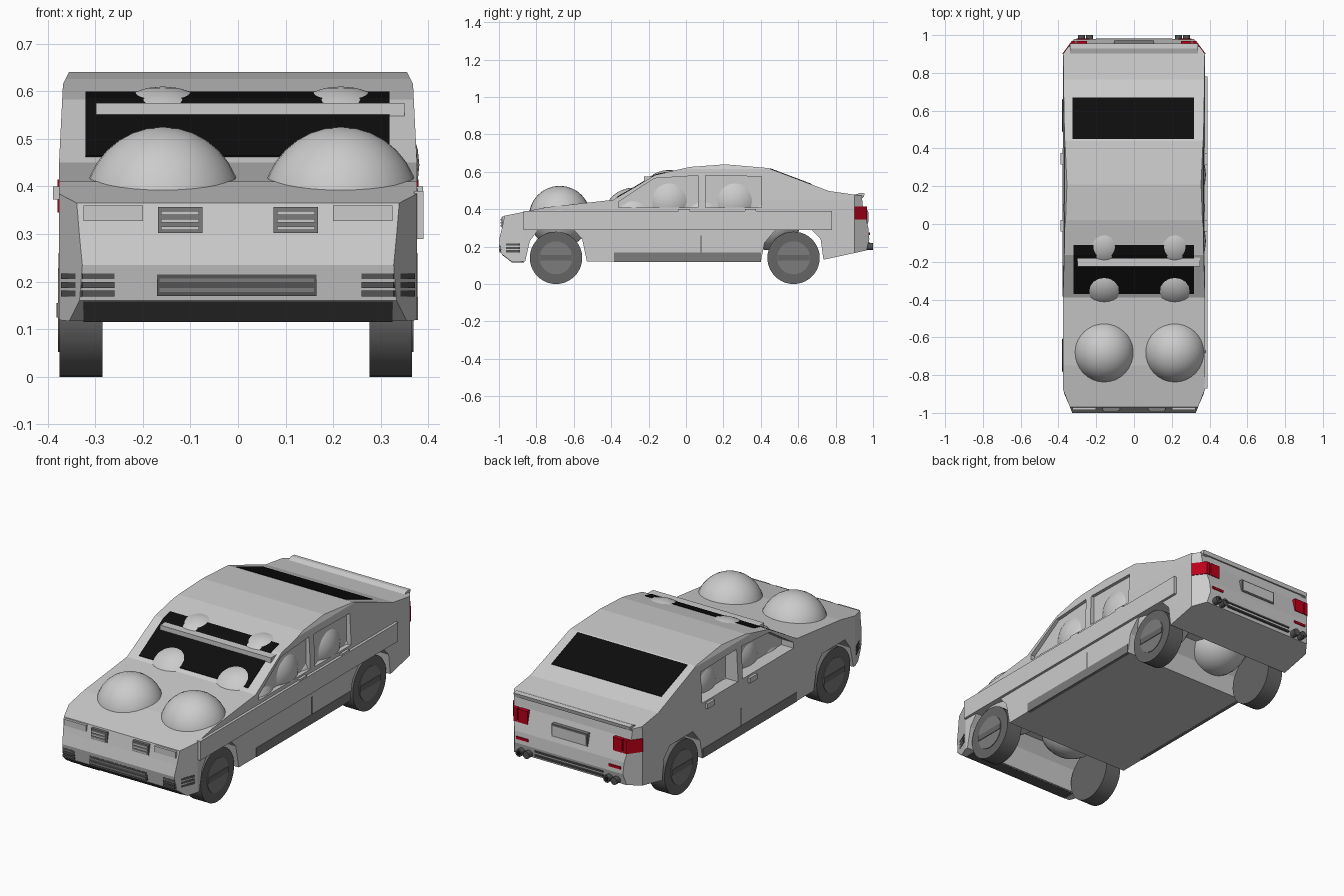
import bpy, bmesh, math
from mathutils import Vector, Matrix

if "Cube" in bpy.data.objects:
    bpy.data.objects.remove(bpy.data.objects["Cube"])

def mat(name, c):
    m = bpy.data.materials.new(name)
    m.diffuse_color = (*c, 1)
    m.use_nodes = True
    m.node_tree.nodes["Principled BSDF"].inputs["Base Color"].default_value = m.diffuse_color
    return m

BLACK = mat("black_glass", (0.004, 0.004, 0.004))
DARK = mat("dark_trim", (0.09, 0.09, 0.09))
RUBBER = mat("rubber", (0.13, 0.13, 0.13))
RIM = mat("rim_grey", (0.2, 0.2, 0.2))
RED = mat("red_lens", (0.5, 0.0, 0.01))

def finish(name, bm, m=None):
    bmesh.ops.recalc_face_normals(bm, faces=bm.faces[:])
    me = bpy.data.meshes.new(name)
    bm.to_mesh(me)
    bm.free()
    ob = bpy.data.objects.new(name, me)
    bpy.context.collection.objects.link(ob)
    if m:
        me.materials.append(m)
    return ob

def prism_bm(pts, lo, hi, axis='X'):
    """Extrude a (y,z) profile along X, or an (x,y) plan along Z."""
    bm = bmesh.new()
    put = (lambda p, t: (t, p[0], p[1])) if axis == 'X' else (lambda p, t: (p[0], p[1], t))
    a = [bm.verts.new(put(p, lo)) for p in pts]
    b = [bm.verts.new(put(p, hi)) for p in pts]
    bm.faces.new(a)
    bm.faces.new(b)
    n = len(pts)
    for i in range(n):
        j = (i + 1) % n
        bm.faces.new((a[i], a[j], b[j], b[i]))
    return bm

def prism(name, pts, lo, hi, m=None, axis='X'):
    return finish(name, prism_bm(pts, lo, hi, axis), m)

def box(name, x, y, z, m=None):
    return prism(name, [(y[0], z[0]), (y[1], z[0]), (y[1], z[1]), (y[0], z[1])], *sorted(x), m)

def cyl(name, c, r, depth, axis, n=32, m=None):
    bm = bmesh.new()
    bmesh.ops.create_cone(bm, cap_ends=True, segments=n, radius1=r, radius2=r, depth=depth)
    rot = Matrix.Rotation(math.pi / 2, 4, 'Y' if axis == 'X' else 'X')
    bmesh.ops.transform(bm, matrix=Matrix.Translation(c) @ rot, verts=bm.verts[:])
    for f in bm.faces:
        f.smooth = len(f.verts) == 4
    for e in bm.edges:
        e.smooth = all(f.smooth for f in e.link_faces)
    return finish(name, bm, m)

def trim(bm, co, no):
    """Slice off everything outside a plane and cap the cut."""
    bmesh.ops.bisect_plane(bm, geom=bm.verts[:] + bm.edges[:] + bm.faces[:],
                           plane_co=co, plane_no=no, clear_outer=True)
    bmesh.ops.holes_fill(bm, edges=[e for e in bm.edges if e.is_boundary], sides=0)

# body: side profile with both wheel arches
W = 0.376
top = [(-.97, .365), (-.75, .41), (-.39, .45), (-.165, .583), (.02, .626), (.21, .64),
       (.44, .62), (.765, .497), (.94, .472), (.945, .42)]
rear = [(.975, .30), (.98, .24), (.965, .18), (.735, .13)]
under = [(.72, .24), (.67, .29), (.48, .29), (.42, .22), (.40, .12), (-.53, .12), (-.555, .24),
         (-.60, .29), (-.79, .29), (-.835, .23), (-.86, .12)]
nose = [(-.93, .117), (-.985, .16), (-1, .235), (-.985, .295)]
bm = prism_bm(top + rear + under + nose, -W, W)
for s in (1, -1):
    trim(bm, (s * .376, -.875, 0), Vector((s * .115, -.045, 0)))   # nose corner
    trim(bm, (s * .376, .90, 0), Vector((s * .075, .055, 0)))      # tail corner
    trim(bm, (s * .376, 0, .45), Vector((s * .16, 0, .008)))       # cabin taper
    trim(bm, (s * .368, 0, .615), Vector((s * .027, 0, .014)))     # roof edge
body = finish("body", bm)

# side window recesses
panes = [[(-.36, .41), (-.36, .44), (-.17, .565), (.065, .58), (.065, .41)],
         [(.105, .41), (.105, .58), (.405, .575), (.405, .41)]]
cutters = []
for p in panes:
    cutters += [prism("window_cutter", p, .352, .45), prism("window_cutter", p, -.45, -.305)]
for c in cutters:
    md = body.modifiers.new("cut", 'BOOLEAN')
    md.operation, md.solver, md.object = 'DIFFERENCE', 'EXACT', c
bpy.context.view_layer.update()
cut = bpy.data.meshes.new_from_object(body.evaluated_get(bpy.context.evaluated_depsgraph_get()))
body.modifiers.clear()
body.data = cut
for c in cutters:
    bpy.data.objects.remove(c)

# windscreen, rear window and the bar over the windscreen
prism("windscreen", [(-.37, .465), (-.165, .586), (-.11, .599), (-.11, .58), (-.165, .565), (-.37, .45)],
      -.32, .318, BLACK)
prism("rear_window", [(.45, .619), (.67, .536), (.67, .52), (.45, .60)], -.325, .318, BLACK)
box("windscreen_bar", (-.298, .35), (-.225, -.16), (.545, .575))

# domes: two on the bonnet, the rest form the cabin seats
for name, y, z in [("bonnet_dome", -.675, .36), ("front_seat_base", -.28, .35), ("front_seat_back", -.09, .445),
                   ("middle_seat_base", .09, .345), ("rear_seat_back", .26, .445), ("rear_seat_base", .45, .345)]:
    for x in (-.158, .216):
        bm = bmesh.new()
        bmesh.ops.create_uvsphere(bm, u_segments=32, v_segments=16, radius=.165)
        bmesh.ops.translate(bm, vec=(x, y, z), verts=bm.verts[:])
        for f in bm.faces:
            f.smooth = True
        finish(name, bm)

# wheels with a hub disc and cross bar
for y in (-.695, .575):
    for x, s in ((-.33, -1), (.321, 1)):
        cyl("tyre", (x, y, .14), .14, .09, 'X', 40, RUBBER)
        cyl("rim", (x + s * .003, y, .14), .088, .09, 'X', 32, RIM)
        box("rim_bar", (x + s * .04, x + s * .051), (y - .085, y + .085), (.125, .155), RUBBER)

# right side rail, sills, door seams and handles
box("side_rail", (.37, .39), (-.87, .78), (.29, .39))
for s in (1, -1):
    box("sill", (s * .36, s * .378), (-.385, .40), (.119, .168), RIM)
    box("door_seam", (s * .36, s * .3775), (.077, .083), (.168, .26), DARK)
    for y in (-.01, .345):
        box("door_handle", (s * .36, s * .389), (y - .03, y + .03), (.372, .40))

# front: grilles, lamp covers, intakes and lip
for s in (1, -1):
    box("grille", (s * .075, s * .168), (-.987, -.95), (.302, .357), RIM)
    for z in (.312, .328, .344):
        box("grille_slat", (s * .082, s * .162), (-.992, -.95), (z - .004, z + .004))
    box("lamp_cover", (s * .20, s * .325), (-.984, -.95), (.327, .36))
    plan = [(s * .26, -.9), (s * .26, -.997), (s * .327, -.997), (s * .372, -.892), (s * .36, -.88)]
    for z in (.175, .193, .211):
        prism("corner_intake", plan, z - .006, z + .006, DARK, 'Z')
box("lower_intake", (-.17, .165), (-.997, -.95), (.17, .215), DARK)
for z in (.182, .203):
    box("intake_slat", (-.165, .16), (-.999, -.95), (z - .004, z + .004), RIM)
prism("front_lip", [(-.986, .158), (-.93, .115), (-.865, .116), (-.90, .15)], -.325, .325, DARK)

# tail: spoiler, lamps, plate, reflectors, bumper slots and exhausts
prism("spoiler", [(.89, .472), (.93, .487), (.955, .485), (.95, .465)], -.34, .34)
for s in (1, -1):
    plan = [(s * .31, .9), (s * .31, .968), (s * .33, .968), (s * .379, .902), (s * .36, .89)]
    prism("tail_lamp_outer", plan, .345, .415, RED, 'Z')
    box("tail_lamp_inner", (s * .25, s * .304), (.9, .968), (.345, .415), RED)
    box("reflector", (s * .235, s * .305), (.95, .983), (.262, .275), RED)
    box("spoiler_post", (s * .31, s * .34), (.91, .945), (.46, .475))
    for x in (.235, .278):
        cyl("exhaust", (s * x, .97, .2), .019, .06, 'Y', 16, DARK)
        cyl("exhaust_bore", (s * x, .9705, .2), .013, .059, 'Y', 16, BLACK)
box("plate_frame", (-.105, .105), (.93, .972), (.325, .392), RIM)
box("plate", (-.098, .098), (.93, .975), (.332, .385))
for z in (.2, .222):
    box("bumper_slot", (-.2, .2), (.94, .981), (z - .004, z + .004), DARK)
